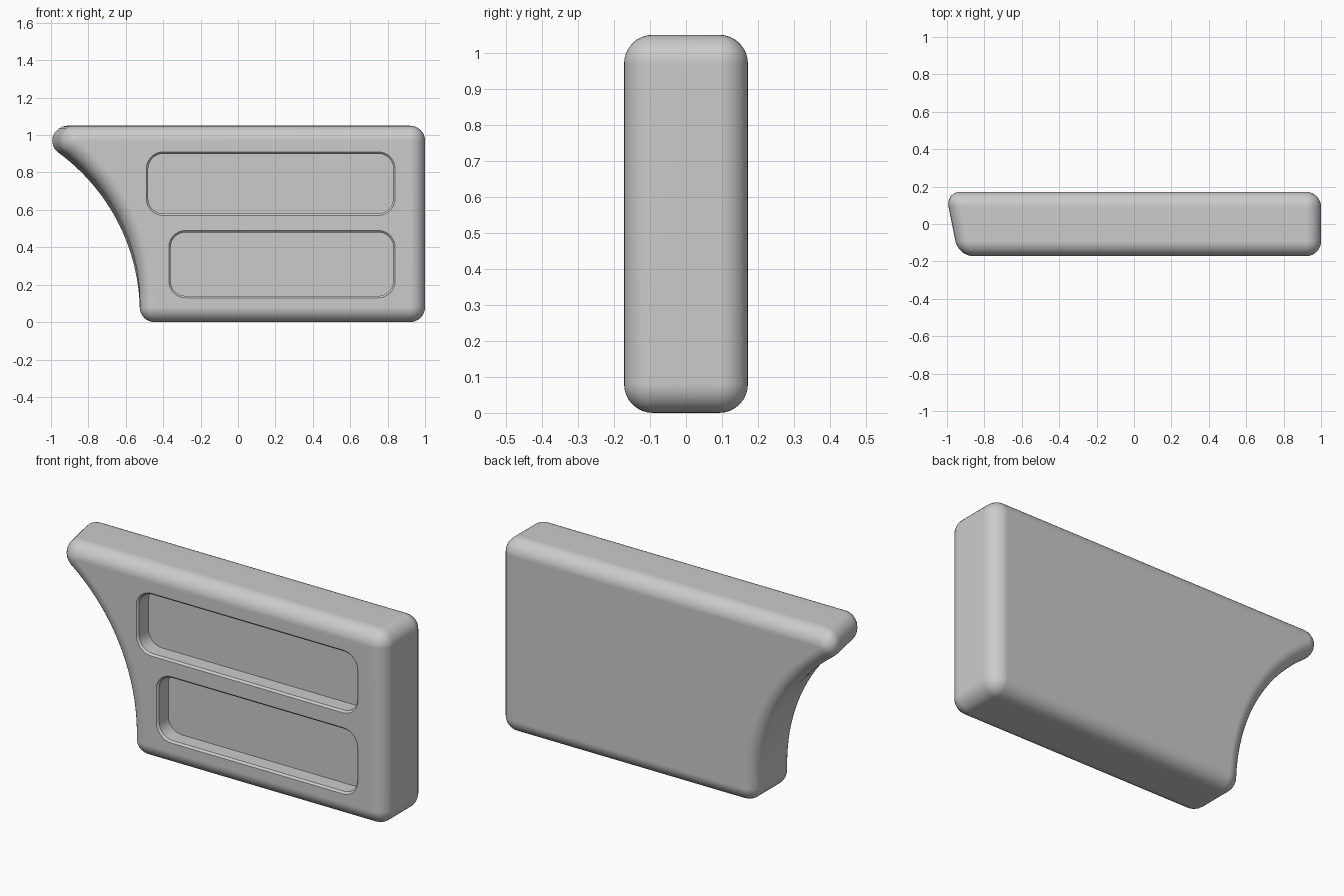
import bpy, bmesh
from math import sin, cos, pi, atan2

cube = bpy.data.objects.get("Cube")
if cube:
    bpy.data.objects.remove(cube)

HALF = 0.172      # half thickness
R = 0.08          # edge rounding
TOP = 1.05
STEPS = 8


def fan(x, z, a0, a1):
    """Corner centre with outward normals sweeping from a0 to a1."""
    angles = [a0 + (a1 - a0) * i / STEPS for i in range(STEPS + 1)]
    return [(x, z, cos(a), sin(a)) for a in angles]


def loft(name, rings):
    """Skin a stack of equal rings and close both ends."""
    bm = bmesh.new()
    rows = [[bm.verts.new(p) for p in ring] for ring in rings]
    n = len(rows[0])
    for a, b in zip(rows, rows[1:]):
        for i in range(n):
            j = (i + 1) % n
            bm.faces.new((a[i], a[j], b[j], b[i]))
    bmesh.ops.remove_doubles(bm, verts=bm.verts, dist=1e-5)
    bmesh.ops.holes_fill(bm, edges=[e for e in bm.edges if e.is_boundary], sides=0)
    bmesh.ops.recalc_face_normals(bm, faces=bm.faces)
    mesh = bpy.data.meshes.new(name)
    bm.to_mesh(mesh)
    bm.free()
    obj = bpy.data.objects.new(name, mesh)
    bpy.context.collection.objects.link(obj)
    return obj


# Panel outline: three square corners, a concave wheel-arch curve and a pointed tip
ARC_X, ARC_Z, ARC_R = -1.585, 0.05, 1.14
low, high = R, TOP - R
a_low = atan2(low - ARC_Z, (ARC_R**2 - (low - ARC_Z)**2) ** 0.5)
a_high = atan2(high - ARC_Z, (ARC_R**2 - (high - ARC_Z)**2) ** 0.5)


def on_arc(a):
    return ARC_X + ARC_R * cos(a), ARC_Z + ARC_R * sin(a)


outline = fan(*on_arc(a_high), a_high + pi, pi / 2)
outline += fan(1 - R, high, pi / 2, 0)
outline += fan(1 - R, low, 0, -pi / 2)
outline += fan(*on_arc(a_low), -pi / 2, a_low - pi)
for k in range(1, 32):
    a = a_low + (a_high - a_low) * k / 32
    outline.append((*on_arc(a), -cos(a), -sin(a)))


def panel_ring(y, s):
    """Outline grown by s; the arch side leans inwards towards the front."""
    ring = []
    for x, z, nx, nz in outline:
        lean = 0.2 * (HALF - R - y) * (z - low) / (high - low) if x < 0 else 0
        ring.append((x + lean + nx * s, y, z + nz * s))
    return ring


sweep = [pi / 2 * i / STEPS for i in range(STEPS + 1)]
front = [panel_ring(-(HALF - R + R * cos(t)), R * sin(t)) for t in sweep]
back = [panel_ring(HALF - R + R * cos(t), R * sin(t)) for t in reversed(sweep)]
panel = loft("side_panel", front + back)


# Two rounded recesses with a fine chamfered rim
def cut_recess(x0, x1, z0, z1, r=0.08, depth=0.09, rim=0.01):
    shape = (fan(x1 - r, z1 - r, pi / 2, 0) + fan(x1 - r, z0 + r, 0, -pi / 2)
             + fan(x0 + r, z0 + r, -pi / 2, -pi) + fan(x0 + r, z1 - r, pi, pi / 2))
    stack = [(-HALF - 0.05, r + rim), (-HALF, r + rim),
             (-HALF + rim, r), (-HALF + depth, r)]
    cutter = loft("recess_cutter", [[(x + nx * s, y, z + nz * s)
                                     for x, z, nx, nz in shape] for y, s in stack])
    cutter.hide_render = True
    mod = panel.modifiers.new("recess", 'BOOLEAN')
    mod.operation = 'DIFFERENCE'
    mod.solver = 'EXACT'
    mod.object = cutter
    bpy.context.view_layer.objects.active = panel
    bpy.ops.object.modifier_apply(modifier=mod.name)
    bpy.data.objects.remove(cutter)


cut_recess(-0.48, 0.83, 0.58, 0.90)
cut_recess(-0.36, 0.83, 0.14, 0.48)

# Plain grey finish
grey = bpy.data.materials.new("light_grey")
grey.use_nodes = True
colour = (0.6, 0.6, 0.6, 1)
grey.diffuse_color = colour
grey.node_tree.nodes["Principled BSDF"].inputs["Base Color"].default_value = colour
panel.data.materials.clear()
panel.data.materials.append(grey)

# Smooth rounded edges, crisp recess rims, flat large faces
bpy.ops.object.select_all(action='DESELECT')
panel.select_set(True)
bpy.context.view_layer.objects.active = panel
bpy.ops.object.shade_smooth_by_angle(angle=pi / 6)
weighted = panel.modifiers.new("weighted_normals", 'WEIGHTED_NORMAL')
weighted.keep_sharp = True
